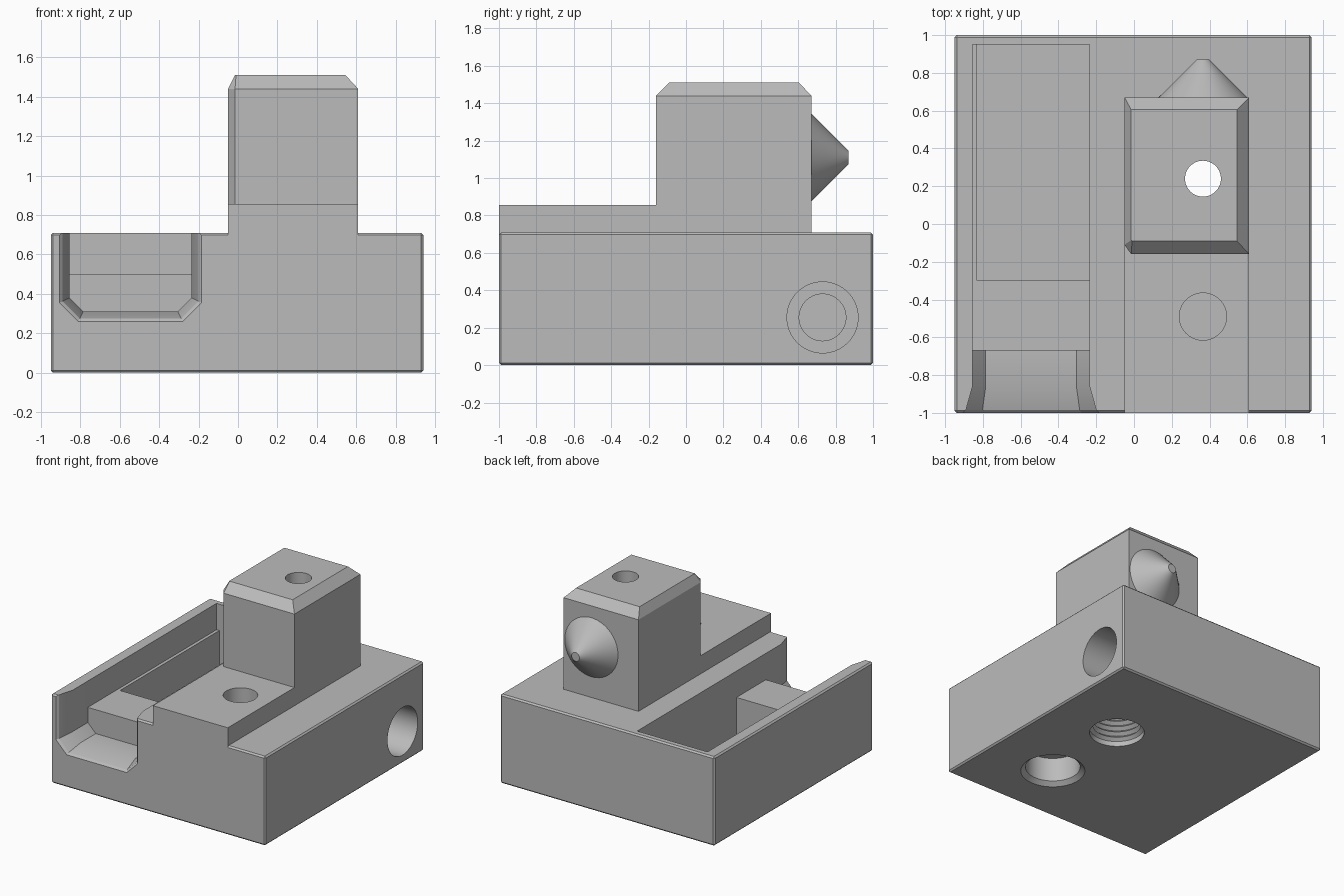
import bpy, bmesh
from math import cos, sin, tau

old = bpy.data.objects.get("Cube")
if old:
    bpy.data.objects.remove(old, do_unlink=True)

grey = bpy.data.materials.new("plain_grey")
grey.use_nodes = True
colour = (0.5, 0.5, 0.5, 1)
grey.diffuse_color = colour
grey.node_tree.nodes["Principled BSDF"].inputs["Base Color"].default_value = colour


def loft(name, rings, bevel=0):
    """Closed solid skinned through rings of equal point count."""
    bm = bmesh.new()
    loops = [[bm.verts.new(p) for p in ring] for ring in rings]
    n = len(loops[0])
    for a, b in zip(loops, loops[1:]):
        for i in range(n):
            j = (i + 1) % n
            bm.faces.new((a[i], a[j], b[j], b[i]))
    bm.faces.new(loops[0])
    bm.faces.new(loops[-1])
    bmesh.ops.recalc_face_normals(bm, faces=bm.faces)
    if bevel:
        bmesh.ops.bevel(bm, geom=bm.edges[:], offset=bevel, segments=1,
                        affect='EDGES', profile=0.5)
    mesh = bpy.data.meshes.new(name)
    bm.to_mesh(mesh)
    bm.free()
    mesh.materials.append(grey)
    obj = bpy.data.objects.new(name, mesh)
    bpy.context.collection.objects.link(obj)
    return obj


def box(name, x, y, z, bevel=0):
    rect = [(x[0], y[0]), (x[1], y[0]), (x[1], y[1]), (x[0], y[1])]
    return loft(name, [[(px, py, h) for px, py in rect] for h in z], bevel)


def lathe(name, profile, axis, u, v, steps=64):
    """Turn (radius, height) pairs about an axis through (u, v)."""
    place = {'X': lambda a, b, h: (h, a, b),
             'Y': lambda a, b, h: (a, h, b),
             'Z': lambda a, b, h: (a, b, h)}[axis]
    return loft(name, [[place(u + r * cos(tau * i / steps),
                              v + r * sin(tau * i / steps), h)
                        for i in range(steps)] for r, h in profile])


def combine(target, tool, operation):
    mod = target.modifiers.new("combine", 'BOOLEAN')
    mod.operation, mod.object, mod.solver = operation, tool, 'EXACT'
    bpy.context.view_layer.update()
    graph = bpy.context.evaluated_depsgraph_get()
    mesh = bpy.data.meshes.new_from_object(target.evaluated_get(graph))
    target.modifiers.clear()
    target.data = mesh
    bpy.data.objects.remove(tool, do_unlink=True)


# Base with a raised rail running to the front
body = box("base_and_tower", (-0.95, 0.94), (-1, 1), (0, 0.71), 0.012)
combine(body, box("rail", (-0.05, 0.61), (-1, 0.67), (0.3, 0.855)), 'UNION')

# Tower with a chamfered top and one cut front corner
x0, x1, y0, y1, cut = -0.05, 0.61, -0.16, 0.67, 0.035
foot = [(x0 + cut, y0), (x1, y0), (x1, y1), (x0, y1), (x0, y0 + 0.05)]
crown = [(-0.01, -0.09), (0.545, -0.09), (0.545, 0.605), (-0.015, 0.605), (-0.015, -0.085)]
tower = loft("tower", [[(x, y, z) for x, y in pts]
                       for pts, z in ((foot, 0.6), (foot, 1.44), (crown, 1.51))])
combine(body, tower, 'UNION')

# Long pocket: shallow shelf, then deep slot behind it
combine(body, box("pocket", (-0.855, -0.235), (-0.67, 0.95), (0.5, 1)), 'DIFFERENCE')
combine(body, box("slot", (-0.83, -0.235), (-0.30, 0.95), (0.1, 1)), 'DIFFERENCE')


# Flared channel opening through the front
def channel(y, g):
    left, right, low = -0.855 - g, -0.235 + g, 0.31 - g
    return [(left, y, 1), (left, y, 0.38 - g / 2), (-0.785 - g / 2, y, low),
            (-0.305 + g / 2, y, low), (right, y, 0.38 - g / 2), (right, y, 1)]


throat = loft("throat", [channel(y, g) for y, g in
                         ((-0.67, 0), (-0.86, 0), (-0.985, 0.035), (-1, 0.05), (-1.05, 0.05))])
combine(body, throat, 'DIFFERENCE')

# Threaded hole below, narrowing to a plain bore up through the tower
pitch, turns = 0.045, 9
thread = [(0.2, -0.05), (0.2, 0.04)]
for k in range(turns):
    z = 0.04 + k * pitch
    thread += [(0.175, z + pitch / 2), (0.2, z + pitch)]
top = thread[-1][1]
thread += [(0.095, top + 0.01), (0.095, 1.6)]
combine(body, lathe("threaded_bore", thread, 'Z', 0.365, 0.24), 'DIFFERENCE')

# Countersunk hole below, blind hole in the rail, stepped hole in the side
combine(body, lathe("bottom_hole", [(0.235, -0.05), (0.235, 0), (0.2, 0.03), (0.2, 0.22)],
                    'Z', 0.365, -0.49), 'DIFFERENCE')
combine(body, lathe("rail_hole", [(0.125, 0.42), (0.125, 1)], 'Z', 0.365, -0.49), 'DIFFERENCE')
combine(body, lathe("side_hole", [(0.125, -0.4), (0.125, 0.5), (0.19, 0.5), (0.19, 1)],
                    'X', 0.73, 0.255), 'DIFFERENCE')

# Blunt cone on the back of the tower
cone = lathe("cone_tip", [(0.235, 0.67), (0.035, 0.87)], 'Y', 0.365, 1.11)

# Smooth shading with sharp edges kept
bpy.ops.object.select_all(action='DESELECT')
for obj in (body, cone):
    obj.select_set(True)
bpy.context.view_layer.objects.active = body
bpy.ops.object.shade_smooth_by_angle(angle=0.4)
